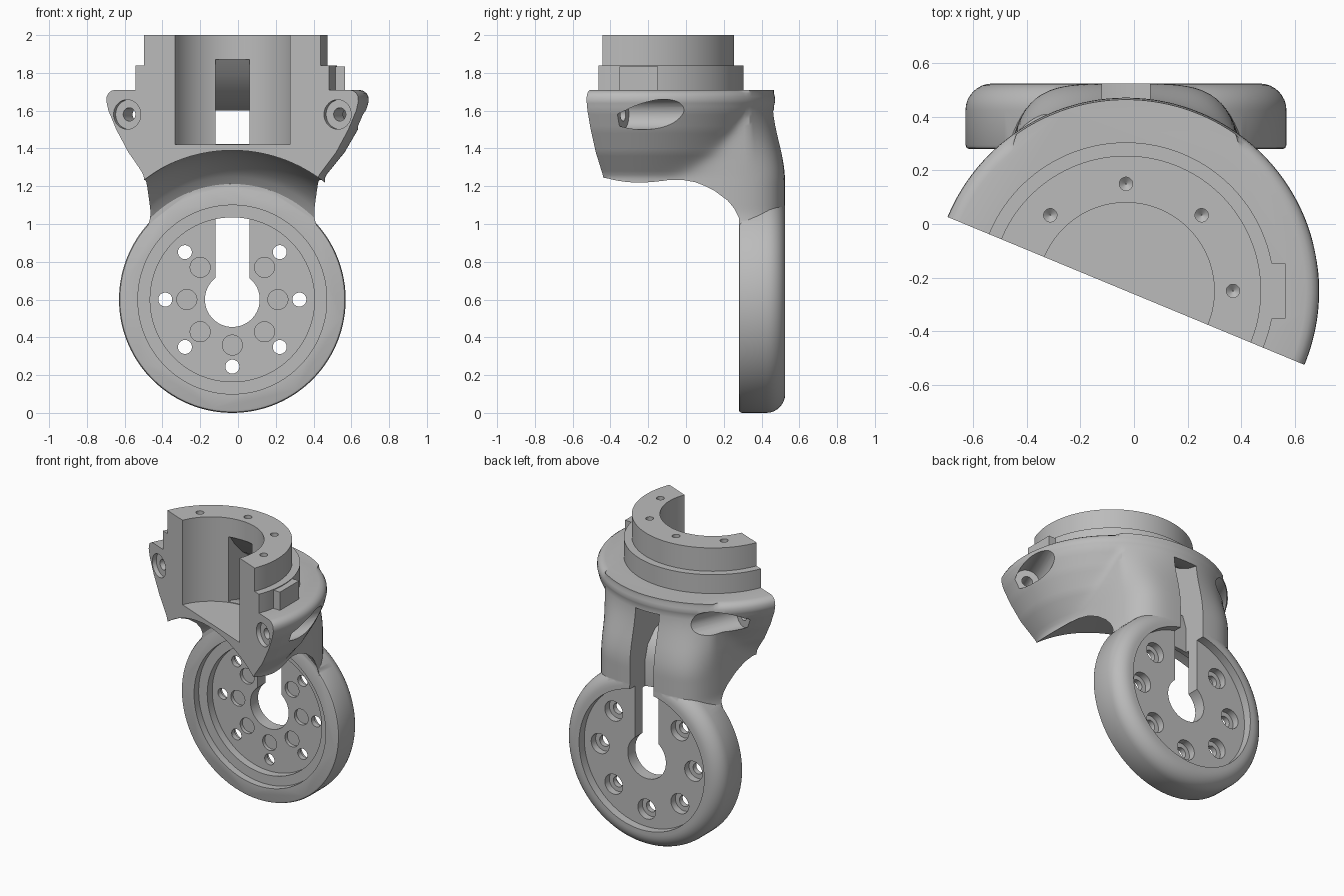
import bpy, bmesh, math
from mathutils import Matrix, Vector

if "Cube" in bpy.data.objects:
    bpy.data.objects.remove(bpy.data.objects["Cube"])

T, R = Matrix.Translation, lambda deg, ax: Matrix.Rotation(math.radians(deg), 4, ax)
CUP = T((-0.03, -0.25, 0))                    # vertical axis of the upper cup
WHEEL = T((-0.03, 0, 0.6)) @ R(-90, 'X')      # local z runs towards the back
SPLIT = CUP @ R(-22.5, 'Z')                   # frame of the split face

grey = bpy.data.materials.new("plain grey")
grey.diffuse_color = (0.5, 0.5, 0.5, 1)
grey.use_nodes = True
grey.node_tree.nodes["Principled BSDF"].inputs["Base Color"].default_value = (0.5, 0.5, 0.5, 1)


def finish(name, bm):
    bmesh.ops.recalc_face_normals(bm, faces=bm.faces[:])
    mesh = bpy.data.meshes.new(name)
    bm.to_mesh(mesh)
    bm.free()
    mesh.materials.append(grey)
    ob = bpy.data.objects.new(name, mesh)
    bpy.context.collection.objects.link(ob)
    return ob


def skin(bm, rings):
    """Bridge closed rings of points and cap both ends."""
    rows = [[bm.verts.new(p) for p in ring] for ring in rings]
    n = len(rows[0])
    for a, b in zip(rows, rows[1:]):
        for i in range(n):
            j = (i + 1) % n
            bm.faces.new((a[i], a[j], b[j], b[i]))
    bm.faces.new(rows[0][::-1])
    bm.faces.new(rows[-1])


def circle_angles(n):
    return [math.tau * (i + 0.5) / n for i in range(n)]


def lathe(bm, profile, frame, n=96):
    """Turn (radius, height) points about the local z of frame."""
    skin(bm, [[frame @ Vector((r * math.cos(a), r * math.sin(a), h)) for a in circle_angles(n)]
              for r, h in profile])


def box(bm, lo, hi, frame):
    size = Vector(hi) - Vector(lo)
    mid = (Vector(hi) + Vector(lo)) / 2
    bmesh.ops.create_cube(bm, size=1, matrix=frame @ T(mid) @ Matrix.Diagonal((*size, 1)))


def combine(target, other, operation):
    """Fuse or cut, then bake the result into the target mesh."""
    mod = target.modifiers.new(operation, 'BOOLEAN')
    mod.object, mod.operation, mod.solver = other, operation, 'MANIFOLD'
    graph = bpy.context.evaluated_depsgraph_get()
    graph.update()
    baked = bpy.data.meshes.new_from_object(target.evaluated_get(graph))
    target.modifiers.clear()
    target.data = baked
    bpy.data.objects.remove(other)


def turned(name, profile, frame, n=96):
    bm = bmesh.new()
    lathe(bm, profile, frame, n)
    return finish(name, bm)


def smooth(t):
    t = min(max(t, 0), 1)
    return t * t * (3 - 2 * t)


# Flared body that blends into the flat neck at the back
FLARE = [(0.92, 0.49), (1.25, 0.49), (1.38, 0.595), (1.5, 0.665), (1.6, 0.71), (1.65, 0.722),
         (1.675, 0.72), (1.693, 0.71), (1.705, 0.693), (1.71, 0.672)]


def flare(z):
    for (z0, r0), (z1, r1) in zip(FLARE, FLARE[1:]):
        if z <= z1:
            return r0 + (r1 - r0) * (z - z0) / (z1 - z0)
    return FLARE[-1][1]


def body_radius(a, z):
    base = flare(z)
    if math.sin(a) <= 0:
        return base
    half_width = 0.445 + 0.075 * (max(1.08 - z, 0) / 0.18) ** 2
    back, side = math.sin(a) / 0.766, abs(math.cos(a)) / half_width
    neck = (back ** 4.5 + side ** 4.5) ** (-1 / 4.5)
    rise = smooth((z - 1.22) / 0.42)
    neck -= max(neck - 0.715, 0) * rise
    soft = 0.1 * math.sin(a) * (1 - rise)
    return (base + neck + math.hypot(base - neck, soft)) / 2


levels = [0.92 + 0.02 * i for i in range(37)] + [z for z, r in FLARE if z > 1.645]
bm = bmesh.new()
skin(bm, [[CUP @ Vector((body_radius(a, z) * math.cos(a), body_radius(a, z) * math.sin(a), z))
           for a in circle_angles(180)] for z in levels])
bracket = finish("swivel_bracket", bm)

# Stepped collar and locating nub
combine(bracket, turned("collar", [(0.555, 1.6), (0.555, 1.84), (0.505, 1.84), (0.505, 2)],
                        CUP, 128), 'UNION')
bm = bmesh.new()
box(bm, (0.52, -0.103, 1.65), (0.597, 0.103, 1.835), CUP)
combine(bracket, finish("nub", bm), 'UNION')

# Curved clearance under the cup
combine(bracket, turned("clearance", [(0.79, -1.3), (0.79, -0.1), (0.784, -0.02), (0.77, 0.05),
                                      (0.752, 0.1), (0.73, 0.15), (0.685, 0.22), (0.65, 0.255),
                                      (0.612, 0.281)], WHEEL, 144), 'DIFFERENCE')

# Round wheel plate, softly rounded at the back
rim = [(0.5 + 0.1 * math.cos(t), 0.425 + 0.1 * math.sin(t))
       for t in (math.pi / 2 * i / 8 for i in range(9))]
combine(bracket, turned("wheel_plate", [(0.585, 0.28), (0.595, 0.284), (0.6, 0.295)] + rim,
                        WHEEL, 128), 'UNION')

# Split the cup along its axis
bm = bmesh.new()
box(bm, (-2, -2, 1.1), (2, 0, 2.5), SPLIT)
combine(bracket, finish("split", bm), 'DIFFERENCE')

# Stepped recesses and hub opening of the plate
combine(bracket, turned("recesses", [(0.5, 0.2), (0.5, 0.33), (0.435, 0.33), (0.435, 0.385),
                                     (0.145, 0.385), (0.145, 0.468), (0.475, 0.468), (0.475, 0.7)],
                        WHEEL, 128), 'DIFFERENCE')

# Bore, collar screw holes, clamp bolts and plate holes
bm = bmesh.new()
lathe(bm, [(0.33, 1.42), (0.33, 2.2)], CUP)
for deg in (0, 45, 90, 135):
    lathe(bm, [(0.002, 1.88), (0.025, 1.9), (0.025, 2.1)], CUP @ R(deg, 'Z') @ T((0.4, 0, 0)), 24)
for side in (-1, 1):
    lathe(bm, [(0.078, -0.1), (0.078, 0.03), (0.035, 0.03), (0.035, 0.16), (0.08, 0.16), (0.08, 0.9)],
          SPLIT @ T((side * 0.603, 0, 1.58)) @ R(-90, 'X'), 40)
for i in range(8):
    spoke = WHEEL @ R(45 * i, 'Z')
    if i != 6:                                # the cable slot takes the top place
        lathe(bm, [(0.037, 0.3), (0.037, 0.42), (0.068, 0.42), (0.068, 0.5)],
              spoke @ T((0.355, 0, 0)), 32)
        lathe(bm, [(0.053, 0.3), (0.053, 0.41)], spoke @ T((0.241, 0, 0)), 32)
combine(bracket, finish("holes", bm), 'DIFFERENCE')

# Cable slot from the hub through the neck into the bore
slot = [(0.36, 0.6), (0.36, 1.2), (0.33, 1.3), (0.25, 1.38), (0.1, 1.424), (0, 1.424), (0, 1.87),
        (0.08, 1.87), (0.14, 1.79), (0.22, 1.71), (0.3, 1.655), (0.38, 1.62), (0.47, 1.6),
        (0.7, 1.6), (0.7, 0.6)]
bm = bmesh.new()
skin(bm, [[(x, y, z) for y, z in slot] for x in (-0.12, 0.06)])
combine(bracket, finish("slot", bm), 'DIFFERENCE')

# Smooth shading with crisp machined edges
bpy.ops.object.select_all(action='DESELECT')
bracket.select_set(True)
bpy.context.view_layer.objects.active = bracket
bpy.ops.object.shade_smooth_by_angle(angle=math.radians(30))
